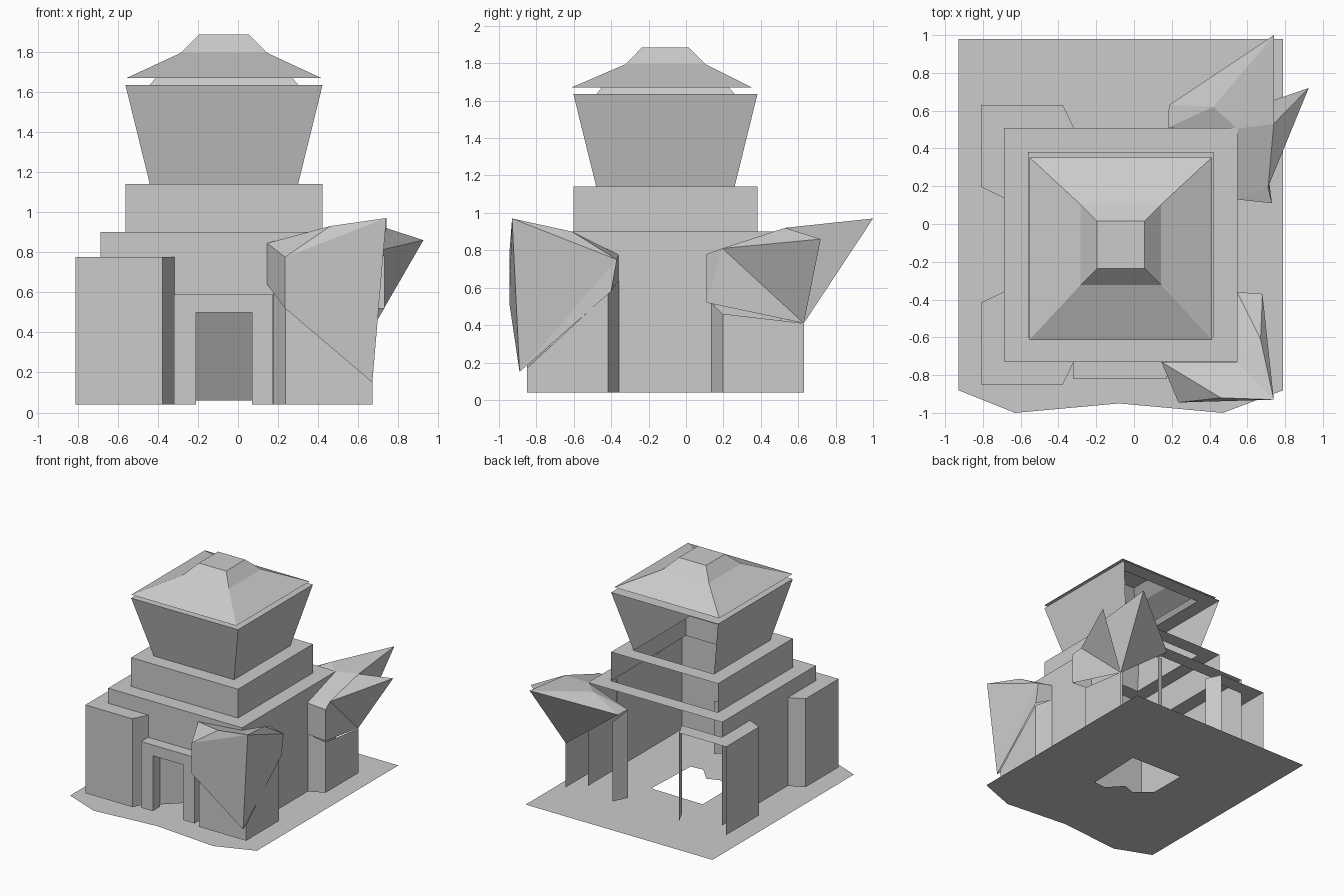
import bpy
import bmesh

old = bpy.data.objects.get("Cube")
if old:
    bpy.data.objects.remove(old, do_unlink=True)

stone = bpy.data.materials.new("stone_grey")
stone.use_nodes = True
GREY = (0.6, 0.6, 0.6, 1.0)
stone.diffuse_color = GREY
stone.node_tree.nodes["Principled BSDF"].inputs["Base Color"].default_value = GREY

CX, CY = -0.07, -0.11      # tower axis
FLOOR = 0.04               # foot of the walls
DOOR_L, DOOR_R, DOOR_TOP = -0.21, 0.07, 0.5


def finish(name, bm):
    bmesh.ops.recalc_face_normals(bm, faces=bm.faces)
    mesh = bpy.data.meshes.new(name)
    bm.to_mesh(mesh)
    bm.free()
    mesh.materials.append(stone)
    obj = bpy.data.objects.new(name, mesh)
    bpy.context.scene.collection.objects.link(obj)
    return obj


def sheet(name, polygons):
    """Flat faces, each given as a list of corner points."""
    bm = bmesh.new()
    for polygon in polygons:
        bm.faces.new([bm.verts.new(p) for p in polygon])
    bmesh.ops.remove_doubles(bm, verts=bm.verts, dist=0.001)
    return finish(name, bm)


def shell(name, points, faces):
    """Faces spelled as words, one letter for each named point."""
    return sheet(name, [[points[letter] for letter in word] for word in faces.split()])


def square(half, z, cy=CY):
    """Corners run front-left, front-right, back-right, back-left on screen."""
    signs = ((-1, -1), (1, -1), (1, 1), (-1, 1))
    return [(CX + half * sx, cy + half * sy, z) for sx, sy in signs]


def band(name, low, high, sides=(0, 1, 2, 3), cap=False):
    """Sides between two squares; side 0 is the front, side 2 the back."""
    faces = []
    for i in sides:
        j = (i + 1) % 4
        faces.append([low[i], low[j], high[j], high[i]])
    if cap:
        faces.append(high)
    return sheet(name, faces)


def doorway(x0, x1, y, top):
    """Outline of a wall with the door cut out of its lower edge."""
    outline = ((x0, FLOOR), (DOOR_L, FLOOR), (DOOR_L, DOOR_TOP), (DOOR_R, DOOR_TOP),
               (DOOR_R, FLOOR), (x1, FLOOR), (x1, top), (x0, top))
    return [(x, y, z) for x, z in outline]


# Ground sheet with a ragged front and a broken hole inside the tower
outer = [(-0.93, 0.98), (-0.93, -0.88), (-0.63, -1), (-0.08, -0.95),
         (0.47, -1), (0.79, -0.88), (0.79, 0.98)]
hole = [(0.18, 0.2), (-0.3, 0.21), (-0.3, -0.1), (-0.17, -0.22),
        (-0.06, -0.18), (0.05, -0.3), (0.16, -0.29)]
bm = bmesh.new()
for loop in (outer, hole):
    verts = [bm.verts.new((x, y, 0)) for x, y in loop]
    for i, v in enumerate(verts):
        bm.edges.new((v, verts[i - 1]))
bmesh.ops.triangle_fill(bm, use_beauty=True, use_dissolve=False, edges=bm.edges[:])
finish("ground", bm)

# Tower body, open at the back, with a ledge over each storey
OPEN_BACK = (1, 3)
BODY, TIER, NECK = 0.617, 0.492, 0.37
base, eaves = square(BODY, FLOOR), square(BODY, 0.9)
tier_low, tier_top = square(TIER, 0.9), square(TIER, 1.14)
room_low, room_top = square(NECK, 1.14), square(TIER, 1.635)
band("lower_side_walls", base, eaves, OPEN_BACK)
left, right, front = CX - BODY, CX + BODY, CY - BODY
sheet("lower_front_wall", [doorway(left, right, front, 0.9)])
band("lower_ledge", eaves, tier_low)
band("middle_walls", tier_low, tier_top, (0, 1, 3))
band("middle_ledge", tier_top, room_low)
band("flared_room", room_low, room_top, (0, 1, 3))

# Roof on a short sloping neck
neck_low, neck_top = square(NECK, 1.635), square(0.34, 1.67)
roof_edge = square(0.483, 1.67, CY - 0.02)
roof_mid, roof_top = square(0.213, 1.795), square(0.125, 1.885)
band("upper_ledge", room_top, neck_low)
band("roof_neck", neck_low, neck_top)
band("roof_underside", roof_edge, neck_top)
band("roof_slope", roof_edge, roof_mid)
band("roof_crown", roof_mid, roof_top, cap=True)

# Porch with its reveals and a half-open door
PL, PR, PY, PZ = -0.32, 0.175, -0.82, 0.59
porch = [doorway(PL, PR, PY, PZ)]
porch.append([(PL, PY, PZ), (PR, PY, PZ), (PR, front, PZ), (PL, front, PZ)])
for x, top in ((PL, PZ), (PR, PZ), (DOOR_L, DOOR_TOP), (DOOR_R, DOOR_TOP)):
    porch.append([(x, PY, FLOOR), (x, front, FLOOR), (x, front, top), (x, PY, top)])
porch.append([(DOOR_L, PY, DOOR_TOP), (DOOR_R, PY, DOOR_TOP),
              (DOOR_R, front, DOOR_TOP), (DOOR_L, front, DOOR_TOP)])
sheet("porch", porch)
sheet("door", [[(DOOR_L, front, 0.06), (DOOR_R, -0.47, 0.06),
                (DOOR_R, -0.47, DOOR_TOP), (DOOR_L, front, DOOR_TOP)]])

# Corner buttresses wrap the body; the back ones lack their back face
PLAN = ((0.247, BODY), (0.307, 0.74), (0.74, 0.74), (0.74, 0.307), (BODY, 0.247))


def buttress(name, sx, sy, heights, cap):
    plan = [(CX + sx * x, CY + sy * y) for x, y in PLAN]
    low = [(x, y, FLOOR) for x, y in plan]
    high = [(x, y, z) for (x, y), z in zip(plan, heights)]
    faces = [[low[i], low[i + 1], high[i + 1], high[i]]
             for i in range(len(PLAN) - 1) if not (i == 1 and sy > 0)]
    if cap:
        faces.append(high + [(CX + sx * BODY, CY + sy * BODY, heights[0])])
    sheet(name, faces)


whole = [0.775] * len(PLAN)
buttress("front_right_buttress", -1, -1, whole, True)
buttress("back_right_buttress", -1, 1, whole, True)
buttress("front_left_buttress", 1, -1, (0.64, 0.52, 0.17, 0.57, 0.64), False)
buttress("back_left_buttress", 1, 1, (0.775, 0.7, 0.41, 0.46, 0.52), False)

# Burst head of the front left buttress (small letters: lower rim)
shell("front_left_broken_head", {
    "a": (0.145, -0.73, 0.64), "A": (0.145, -0.73, 0.845),
    "b": (0.235, -0.945, 0.52), "B": (0.235, -0.945, 0.775),
    "c": (0.67, -0.89, 0.15), "C": (0.74, -0.93, 0.97),
    "d": (0.68, -0.4, 0.58), "D": (0.68, -0.37, 0.75),
    "e": (0.545, -0.36, 0.64), "E": (0.545, -0.36, 0.775),
    "P": (0.46, -0.92, 0.93), "V": (0.67, -0.61, 0.9), "I": (0.545, -0.73, 0.88),
}, "abBA bcCB BCP ABP API PCI CVI cdD cDC CDV VDE VEI deED")

# Burst head of the back left buttress, with two spikes S and T
shell("back_left_broken_head", {
    "A": (0.18, 0.51, 0.775), "B": (0.185, 0.63, 0.775),
    "c": (0.665, 0.63, 0.41), "S": (0.74, 1, 0.97), "T": (0.925, 0.72, 0.86),
    "N": (0.74, 0.53, 0.92), "Q": (0.71, 0.195, 0.81),
    "d": (0.73, 0.11, 0.52), "D": (0.73, 0.11, 0.78),
    "e": (0.545, 0.13, 0.52), "E": (0.545, 0.13, 0.78),
    "P": (0.42, 0.62, 0.9), "I": (0.545, 0.505, 0.9),
}, "edDE dcQ dQD QcT TcN QTN NcS ScB BSP ABP API PSI SNI INQ IQE EQD")
